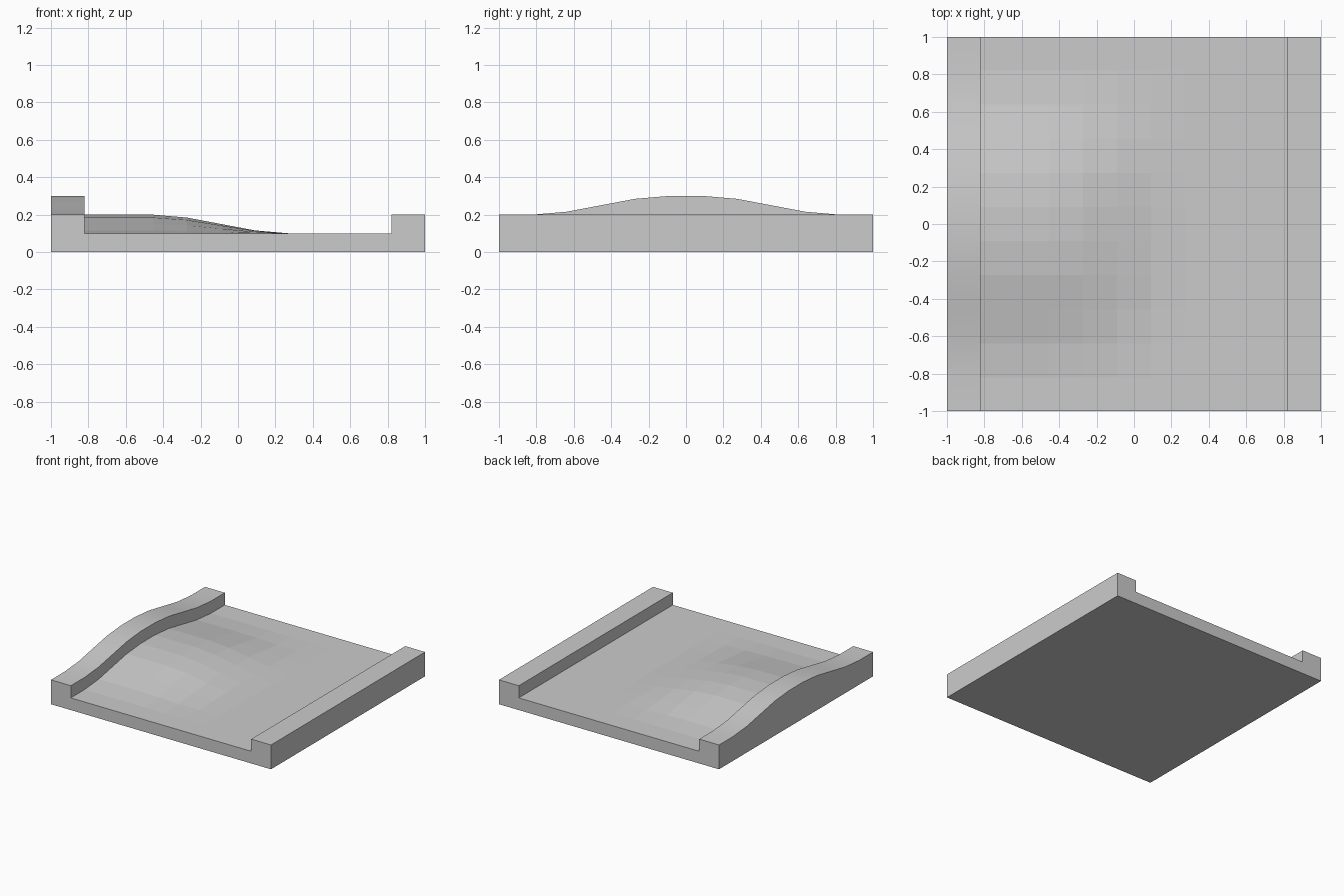
import bpy, bmesh, math

if "Cube" in bpy.data.objects:
    bpy.data.objects.remove(bpy.data.objects["Cube"])

CURB_X, CELL = 0.82, 1.64 / 9


def smooth(t):
    t = max(0.0, min(1.0, t))
    return t * t * (3 - 2 * t)


def bump(x, y):
    # swelling at the left side, fading along the road and across it
    along = smooth((4.5 * CELL - abs(y)) / (4 * CELL))
    across = smooth((1.5 * CELL - x) / (4 * CELL))
    return 0.1 * along * across


# cross-section of the tile: (x, height) from left curb over the road to right curb
section = [(-1, 0.2), (-CURB_X, 0.2), (-CURB_X, 0.1)]
section += [((i - 2.5) * CELL, 0.1) for i in range(5)]
section += [(CURB_X, 0.1), (CURB_X, 0.2), (1, 0.2)]
stations = [-1] + [(i - 4.5) * CELL for i in range(10)] + [1]

bm = bmesh.new()

# top surface: left curb, bumped road and right curb
rows = [[bm.verts.new((x, y, z + bump(x, y))) for x, z in section] for y in stations]
for a, b in zip(rows, rows[1:]):
    for i in range(len(section) - 1):
        face = bm.faces.new((a[i], a[i + 1], b[i + 1], b[i]))
        face.smooth = i == 0          # only the left curb top is softly shaded

# underside and four outer walls
fl, fr, br, bl = [bm.verts.new((x, y, 0)) for x, y in ((-1, -1), (1, -1), (1, 1), (-1, 1))]
bm.faces.new((fl, bl, br, fr))
bm.faces.new([fl, fr] + rows[0][::-1])
bm.faces.new([br, bl] + rows[-1])
bm.faces.new([bl, fl] + [r[0] for r in rows])
bm.faces.new([fr, br] + [r[-1] for r in reversed(rows)])
bmesh.ops.recalc_face_normals(bm, faces=bm.faces)

# keep the curb borders crisp
for e in bm.edges:
    e.smooth = e.calc_face_angle(0) < math.radians(40)

mesh = bpy.data.meshes.new("road_tile")
bm.to_mesh(mesh)
bm.free()
bpy.context.collection.objects.link(bpy.data.objects.new("road_tile", mesh))
